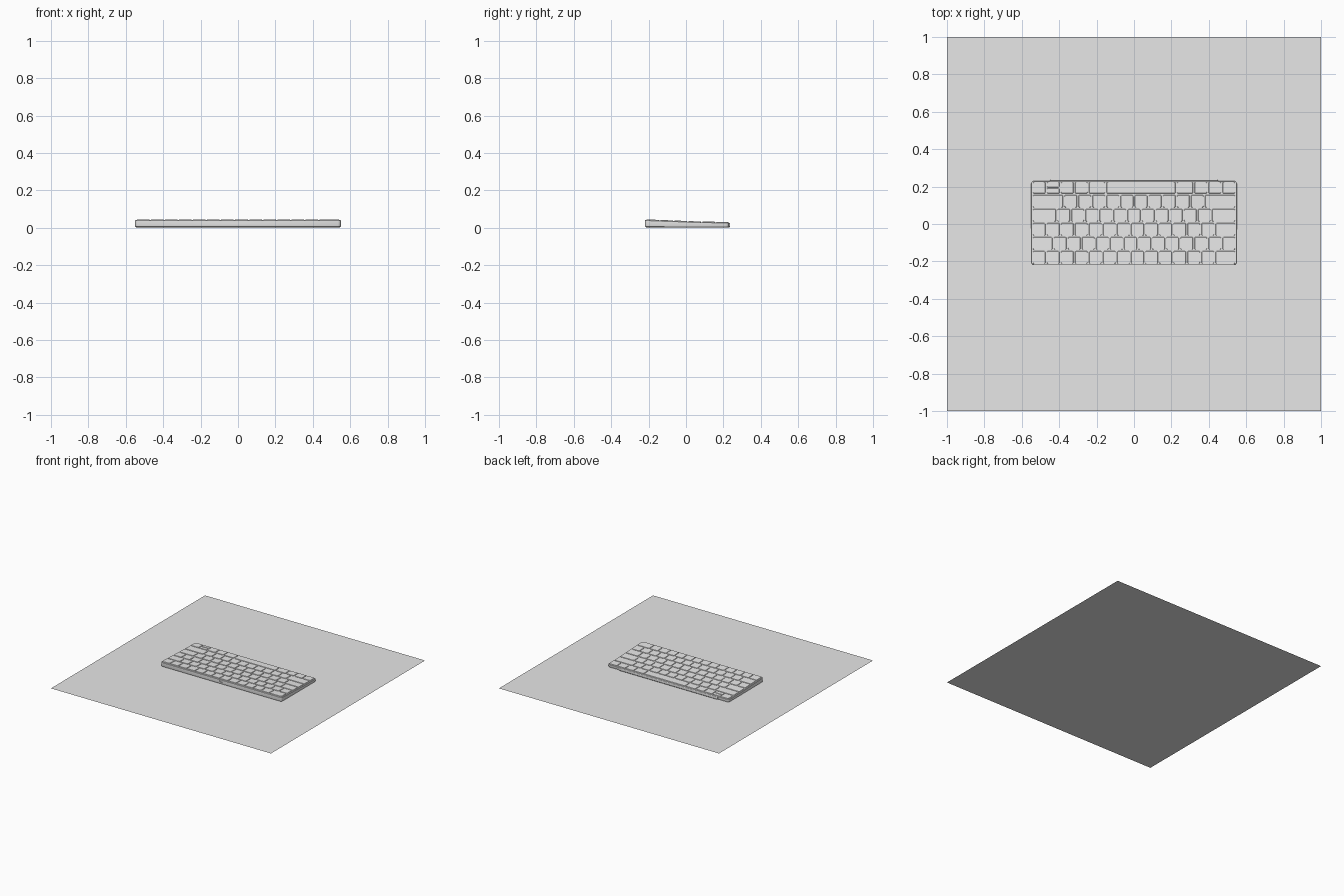
import bpy, bmesh
from math import sin, cos, pi

if "Cube" in bpy.data.objects:
    bpy.data.objects.remove(bpy.data.objects["Cube"], do_unlink=True)

grey = bpy.data.materials.new("light_grey")
grey.use_nodes = True
grey.diffuse_color = (0.8, 0.8, 0.8, 1)
grey.node_tree.nodes["Principled BSDF"].inputs["Base Color"].default_value = (0.8, 0.8, 0.8, 1)

KINK = 0.085   # where the sloping top levels out
PITCH = 0.075  # key spacing
LEFT, REAR = 0.545, -0.216


def surface(y):
    """Height of the key tops at depth y."""
    if y < KINK:
        return 0.033 + (KINK - y) * 0.039
    return 0.033 - (y - KINK) * 0.013


def outline(x0, x1, y0, y1, r, steps=4):
    """Rounded rectangle, counter-clockwise."""
    pts = []
    corners = [(x1 - r, y1 - r), (x0 + r, y1 - r), (x0 + r, y0 + r), (x1 - r, y0 + r)]
    for i, (cx, cy) in enumerate(corners):
        for s in range(steps + 1):
            a = (i + s / steps) * pi / 2
            pts.append((cx + r * cos(a), cy + r * sin(a)))
    return pts


def add_object(name, bm):
    bmesh.ops.recalc_face_normals(bm, faces=bm.faces)
    mesh = bpy.data.meshes.new(name)
    bm.to_mesh(mesh)
    bm.free()
    mesh.materials.append(grey)
    obj = bpy.data.objects.new(name, mesh)
    bpy.context.collection.objects.link(obj)
    return obj


def slab(bm, x0, x1, y0, y1, r, levels, height, split=False):
    """Stack rounded outlines; levels are (inset, t), height(y, t) gives z."""
    rings = []
    for inset, t in levels:
        pts = outline(x0 + inset, x1 - inset, y0 + inset, y1 - inset, r - inset * 0.5)
        rings.append([bm.verts.new((x, y, t)) for x, y in pts])
    for low, high in zip(rings, rings[1:]):
        for i in range(len(low)):
            j = (i + 1) % len(low)
            bm.faces.new((low[i], low[j], high[j], high[i]))
    bm.faces.new(rings[0][::-1])
    bm.faces.new(rings[-1])
    if split:
        bmesh.ops.bisect_plane(bm, geom=bm.verts[:] + bm.edges[:] + bm.faces[:],
                               plane_co=(0, KINK, 0), plane_no=(0, 1, 0))
    verts = bm.verts if split else [v for ring in rings for v in ring]
    for v in verts:
        v.co.z = height(v.co.y, v.co.z)


# Ground sheet
bm = bmesh.new()
bmesh.ops.create_grid(bm, x_segments=1, y_segments=1, size=1)
add_object("ground_sheet", bm)

# Wedge-shaped case with chamfered underside
bm = bmesh.new()
slab(bm, -0.55, 0.55, -0.22, 0.23, 0.016,
     [(0.010, 0), (0.002, 0.12), (0, 0.3), (0, 0.94), (0.002, 1)],
     lambda y, t: 0.001 + t * (surface(y) - 0.005), split=True)
case = add_object("case", bm)

# Rear charging socket, cut as a shallow pill shape
bm = bmesh.new()
slab(bm, -0.014, 0.014, -0.005, 0.005, 0.0049, [(0, -0.006), (0, 0.006)], lambda y, t: t)
cutter = add_object("socket_cutter", bm)
cutter.hide_render = True
cutter.rotation_euler.x = pi / 2
cutter.location = (0, -0.22, 0.025)
cut = case.modifiers.new("socket", "BOOLEAN")
cut.operation = "DIFFERENCE"
cut.solver = "EXACT"
cut.object = cutter
bpy.context.view_layer.objects.active = case
bpy.ops.object.modifier_apply(modifier=cut.name)
bpy.data.objects.remove(cutter, do_unlink=True)

# Slim lip along the typing edge
bm = bmesh.new()
slab(bm, -0.45, 0.45, 0.215, 0.236, 0.006,
     [(0.004, 0), (0, 0.2), (0, 0.85), (0.002, 1)],
     lambda y, t: 0.002 + t * 0.023)
add_object("front_lip", bm)

# Key rows, widths in key units, from the rear row to the typing edge
rows = {
    "function_keys": [1.5] + [1] * 13,
    "number_keys": [1] * 13 + [1.5],
    "upper_letter_keys": [1.5] + [1] * 13,
    "home_letter_keys": [1.75] + [1] * 11 + [1.75],
    "lower_letter_keys": [2.25] + [1] * 10 + [2.25],
    "space_bar_row": [1, 1, 1, 1.25, 5, 1.25, 1, 1, 1, 1],
}
GAP = 0.004
KEY_LEVELS = [(0, 0), (0, 0.85), (0.0015, 1)]


def key_height(y, t):
    return surface(y) - 0.010 * (1 - t)


for index, (name, widths) in enumerate(rows.items()):
    bm = bmesh.new()
    y0 = REAR + index * PITCH + GAP
    y1 = min(REAR + (index + 1) * PITCH - GAP, 0.225)
    right = LEFT
    for width in widths:
        left, right = right, right - width * 2 * LEFT / sum(widths)
        # The three arrow columns share one split key in the middle
        is_arrow = name == "space_bar_row" and abs(right + LEFT - PITCH) < 0.01
        if is_arrow:
            mid = (y0 + y1) / 2
            spans = [(y0, mid - GAP / 2), (mid + GAP / 2, y1)]
        else:
            spans = [(y0, y1)]
        for a, b in spans:
            slab(bm, right + GAP, left - GAP, a, b, 0.007, KEY_LEVELS, key_height)
    add_object(name, bm)

# Smooth rounded corners, keep crisp edges
bpy.ops.object.select_all(action="DESELECT")
for obj in bpy.context.collection.objects:
    if obj.type == "MESH" and grey.name in obj.data.materials:
        obj.select_set(True)
        bpy.context.view_layer.objects.active = obj
bpy.ops.object.shade_smooth_by_angle()
